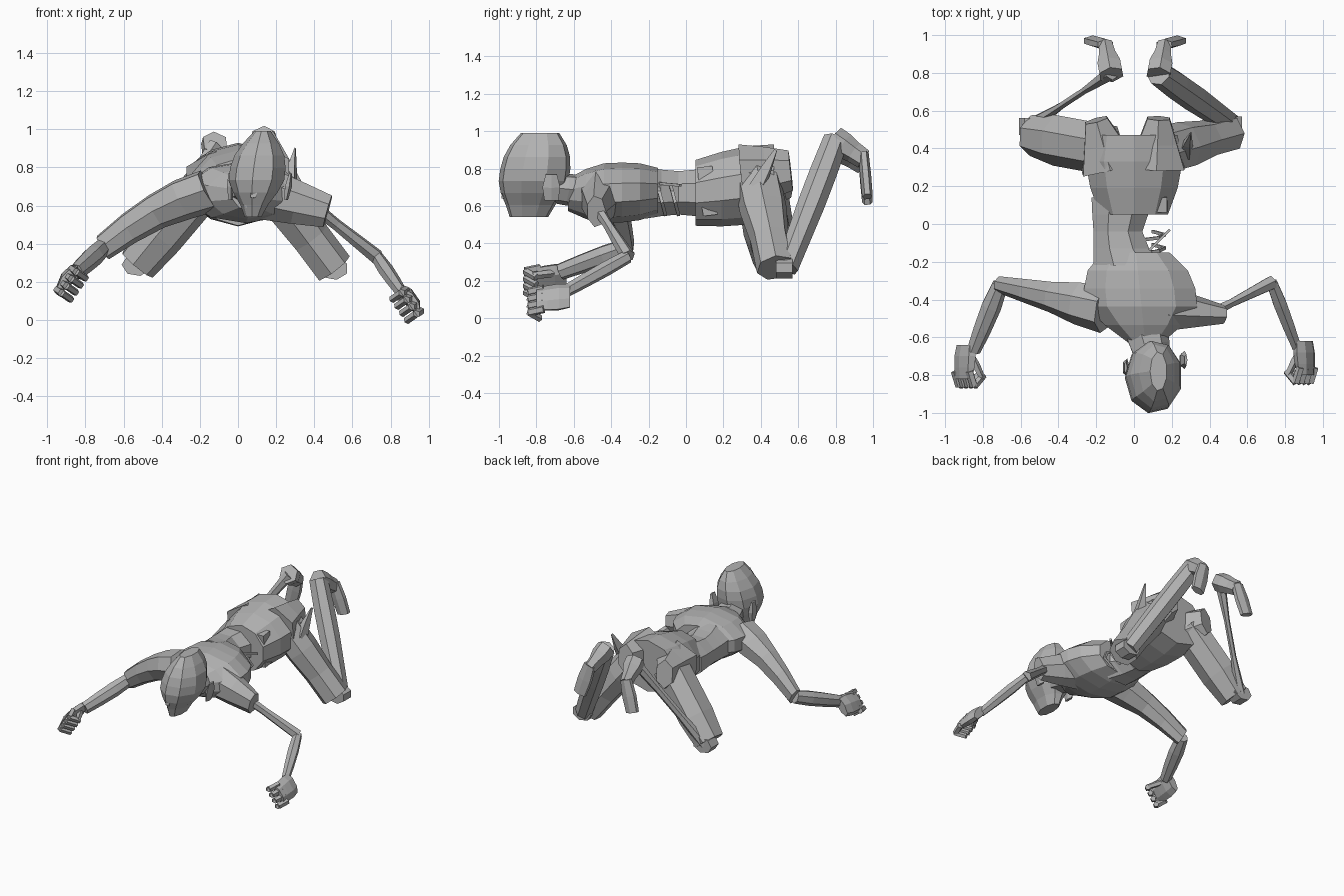
import bpy, bmesh, math
from mathutils import Vector

cube = bpy.data.objects.get("Cube")
if cube:
    bpy.data.objects.remove(cube, do_unlink=True)

grey = bpy.data.materials.new("stone_grey")
grey.use_nodes = True
shade = (.45, .45, .45, 1)
grey.diffuse_color = shade
grey.node_tree.nodes["Principled BSDF"].inputs["Base Color"].default_value = shade

# Directions and the width profiles shared by the parts
ACROSS, ALONG, UPWARD = Vector((1, 0, 0)), Vector((0, 1, 0)), Vector((0, 0, 1))
EVEN = (1, 1)
TAPER = (1, .7, .4)
MUSCLE = (.8, 1, .9, .7)
BONE = (1, .5, .5, 1)
CHEST = (.3, .7, 1, 1, .9, .6)
WAIST = (1, .8, .7, .8, 1)
HIPS = (.7, .9, 1, .9)
SKULL = (.3, .5, .8, 1, 1, .9, .65, .3)
FOOT = (1, 1, .7, .6)


def shape(name, start, end, width, height=None, profile=EVEN, sides=7, axis=None, up=UPWARD, bow=None):
    """Skin evenly spaced rings from start to end, scaled by a profile and bent sideways by bow."""
    start, end = Vector(start), Vector(end)
    height = height or width
    bow = Vector(bow or (0, 0, 0))
    forward = (axis or end - start).normalized()
    right = forward.cross(up).normalized()
    top = right.cross(forward)
    bm = bmesh.new()
    rings = []
    for index, scale in enumerate(profile):
        t = index / (len(profile) - 1)
        centre = start.lerp(end, t) + bow * math.sin(math.pi * t)
        ring = []
        for corner in range(sides):
            angle = math.tau * (corner + .5) / sides
            offset = right * math.cos(angle) * width * scale
            offset += top * math.sin(angle) * height * math.sqrt(scale)
            ring.append(bm.verts.new(centre + offset))
        rings.append(ring)
    for ring, following in zip(rings, rings[1:]):
        for corner in range(sides):
            after = (corner + 1) % sides
            bm.faces.new((ring[corner], ring[after], following[after], following[corner]))
    bm.faces.new(rings[0])
    bm.faces.new(rings[-1])
    bmesh.ops.recalc_face_normals(bm, faces=bm.faces)
    mesh = bpy.data.meshes.new(name)
    bm.to_mesh(mesh)
    bm.free()
    mesh.materials.append(grey)
    bpy.context.scene.collection.objects.link(bpy.data.objects.new(name, mesh))


# Joints of the skeleton
right_shoulder = Vector((-.15, -.45, .68))
right_elbow = Vector((-.71, -.32, .38))
right_wrist = Vector((-.85, -.67, .25))
left_shoulder = Vector((.15, -.45, .66))
left_stump = Vector((.47, -.48, .57))
left_elbow = Vector((.73, -.31, .33))
left_wrist = Vector((.86, -.65, .14))
right_hip = Vector((-.15, .4, .74))
right_knee = Vector((-.53, .47, .29))
right_ankle = Vector((-.12, .8, .92))
left_hip = Vector((.14, .38, .75))
left_knee = Vector((.5, .48, .27))
left_ankle = Vector((.13, .8, .95))

# Trunk: chest, wasted belly and hips
shape("chest", (.06, -.63, .66), (.01, -.15, .68), .31, .16, profile=CHEST, sides=10, axis=ALONG)
shape("waist", (-.03, -.22, .67), (-.04, .14, .67), .2, .15, profile=WAIST, sides=8, axis=ALONG, bow=ACROSS * -.05)
shape("hips", (0, .05, .67), (0, .47, .73), .27, .21, profile=HIPS, sides=10, axis=ALONG)
shape("left_buttock", (.12, .3, .76), (.13, .56, .79), .17, profile=TAPER, sides=6)
shape("right_buttock", (-.13, .3, .72), (-.2, .55, .75), .17, profile=TAPER, sides=6)
shape("hip_spike", (.27, .38, .7), (.3, .48, .9), .05, profile=(1, .5, .05), sides=4)

# Bare ribs and torn flesh in the open left flank
for number, y in enumerate((-.16, -.09)):
    root, tip = Vector((0, y, .74)), Vector((.1, y + .05, .55))
    shape(f"rib_{number + 1}", root, tip, .012, profile=(1, 1, 1, 1), sides=4, up=ALONG, bow=ACROSS * .11)
shape("rib_bridge", (.08, -.14, .72), (.19, -.03, .71), .01, sides=4)
shape("torn_flesh", (.13, .1, .81), (.13, .13, .55), .07, .06, profile=(.9, 1, .8), sides=4, up=ALONG)

# Head and face
shape("neck", left_shoulder.lerp(right_shoulder, .4), (.11, -.75, .7), .12, .09, profile=MUSCLE)
shape("head", (.08, -.84, .54), (.13, -.78, .99), .15, .19, profile=SKULL, sides=9, axis=UPWARD, up=-ALONG)
shape("nose", (.09, -.96, .73), (.08, -.97, .64), .025, profile=(.5, 1, .8), sides=4, up=ALONG)
shape("brow", (.01, -.92, .73), (.18, -.93, .73), .025, profile=(.7, 1, .7), sides=4, bow=ALONG * -.04)
shape("lips", (.04, -.92, .6), (.12, -.92, .6), .015, profile=(.8, 1, .8), sides=4, bow=ALONG * -.02)
for name, x, y in (("right_ear", -.04, -.76), ("left_ear", .25, -.72)):
    shape(name, (x, y, .63), (x * 1.1, y, .77), .02, .05, profile=(.6, 1, .4), sides=5, up=ALONG)

# Full right arm and wasted left arm
shape("right_upper_arm", right_shoulder, right_elbow, .13, .12, profile=(1, .9, .65, .5, .35), bow=UPWARD * .04)
shape("right_forearm", right_elbow, right_wrist, .055, profile=MUSCLE)
shape("left_shoulder", left_shoulder, left_stump, .13, .14, profile=TAPER)
shape("left_upper_arm", left_stump.lerp(left_shoulder, .2), left_elbow, .04, profile=(.8, .6, .8, 1), sides=6)
shape("left_forearm", left_elbow, left_wrist, .04, profile=MUSCLE, sides=6)


def hand(name, wrist, side):
    """Fist with curled fingers; side mirrors it across the body."""
    spread = Vector((-.57 * side, 0, .82))
    inward = Vector((-.82 * side, 0, -.57))

    def place(along, forward, depth):
        return wrist + ACROSS * side * .05 - UPWARD * .04 + spread * along - ALONG * forward + inward * depth

    shape(name + "_palm", place(.02, -.03, 0), place(0, .15, 0), .04, .085, profile=MUSCLE, axis=ALONG, up=spread)
    for finger in range(4):
        along = .045 * finger - .07
        knuckle, bend = place(along, .11, -.01), place(along, .19, .02)
        shape(f"{name}_finger_{finger + 1}", knuckle, bend, .022, sides=5, up=spread)
        shape(f"{name}_fingertip_{finger + 1}", bend, place(along, .13, .08), .02, sides=5, up=spread)
    shape(name + "_thumb", place(.05, .04, .02), place(.07, .15, .07), .022, profile=MUSCLE, sides=5)


hand("right_hand", right_wrist, -1)
hand("left_hand", left_wrist, 1)

# Legs: bent knees with raised feet, the right shin bare bone
shape("left_thigh", left_hip, left_knee, .13, .12, profile=(1, 1, .8, .8))
shape("left_kneecap", left_knee, left_knee + ALONG * .09, .08, .06)
shape("left_shin", left_knee + ALONG * .06, left_ankle, .075, profile=(.8, .9, 1, 1, .9))
shape("right_thigh", right_hip, right_knee, .14, .12, profile=(1, 1, 1, .8))
shape("right_kneecap", right_knee, right_knee + ALONG * .09, .08, .06)
shape("right_shin", right_knee + ALONG * .06, right_ankle, .04, profile=BONE, sides=6)

# Feet hang down behind the ankles, toes turned outward
for name, ankle, side in (("right", right_ankle, -1), ("left", left_ankle, 1)):
    heel = ankle + Vector((0, -.01, .01))
    ball = ankle + Vector((.03 * side, .15, -.1))
    toes = ball + Vector((.07 * side, .02, -.2))
    shape(name + "_heel", heel, ball, .07, profile=FOOT, sides=6)
    shape(name + "_toes", ball + UPWARD * .03, toes, .06, .03, profile=(.8, 1, .9), sides=6, up=ALONG)
